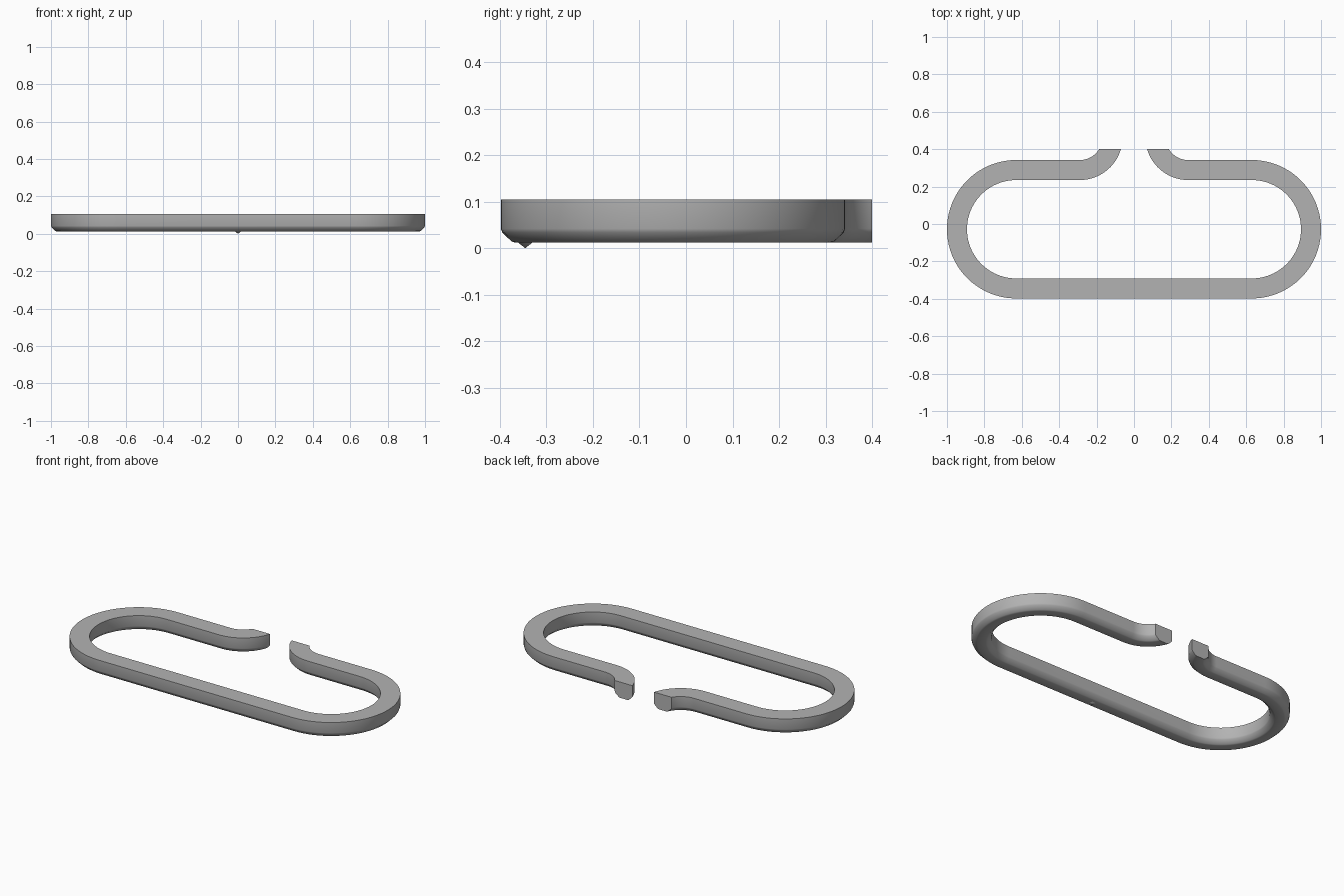
import bpy, bmesh
from math import sin, cos, pi, acos, radians

if "Cube" in bpy.data.objects:
    bpy.data.objects.remove(bpy.data.objects["Cube"])

grey = bpy.data.materials.new("plain grey")
grey.diffuse_color = (0.45, 0.45, 0.45, 1)
grey.use_nodes = True
grey.node_tree.nodes["Principled BSDF"].inputs["Base Color"].default_value = grey.diffuse_color

# Bar cross-section: (offset outward from centreline, height), flat top, chamfered underside
half = [(0.0535, 0.105), (0.0535, 0.042), (0.0505, 0.034), (0.031, 0.015), (0.023, 0.012)]
section = half + [(-d, z) for d, z in reversed(half)]

CX, CY, R = 0.63, -0.028, 0.3165      # large end bend
HX, HY, HR = 0.29, 0.464, 0.1755      # small outward hook bend
CUT = 0.4                             # ends are cut flat here
BIG, SMALL = 40, 16


def rail(d):
    """Right half of the path at offset d, from front middle to cut end."""
    pts = [(0, CY - R - d)]
    for i in range(BIG + 1):
        a = -pi / 2 + pi * i / BIG
        pts.append((CX + (R + d) * cos(a), CY + (R + d) * sin(a)))
    r = HR - d
    end = acos((HY - CUT) / r)
    for i in range(SMALL + 1):
        a = end * i / SMALL
        pts.append((HX - r * sin(a), HY - r * cos(a)))
    return [(-x, y) for x, y in reversed(pts[1:])] + pts


def finish(name, bm):
    bmesh.ops.recalc_face_normals(bm, faces=bm.faces)
    mesh = bpy.data.meshes.new(name)
    bm.to_mesh(mesh)
    bm.free()
    mesh.materials.append(grey)
    ob = bpy.data.objects.new(name, mesh)
    bpy.context.collection.objects.link(ob)
    bpy.ops.object.select_all(action='DESELECT')
    ob.select_set(True)
    bpy.context.view_layer.objects.active = ob
    bpy.ops.object.shade_smooth_by_angle(angle=radians(50))


# Open link: sweep of the section along the path, capped at both ends
bm = bmesh.new()
rails = [[bm.verts.new((x, y, z)) for x, y in rail(d)] for d, z in section]
for k in range(len(rails)):
    a, b = rails[k], rails[(k + 1) % len(rails)]
    for i in range(len(a) - 1):
        bm.faces.new((a[i], a[i + 1], b[i + 1], b[i]))
bm.faces.new([r[0] for r in rails])
bm.faces.new([r[-1] for r in rails])
finish("open_link", bm)

# Small pointed nub under the middle of the front bar
bm = bmesh.new()
bmesh.ops.create_cone(bm, cap_ends=True, segments=16, radius1=0, radius2=0.018, depth=0.014)
bmesh.ops.remove_doubles(bm, verts=bm.verts, dist=0.0001)
bmesh.ops.translate(bm, verts=bm.verts, vec=(0, CY - R - 0.001, 0.007))
finish("underside_nub", bm)
